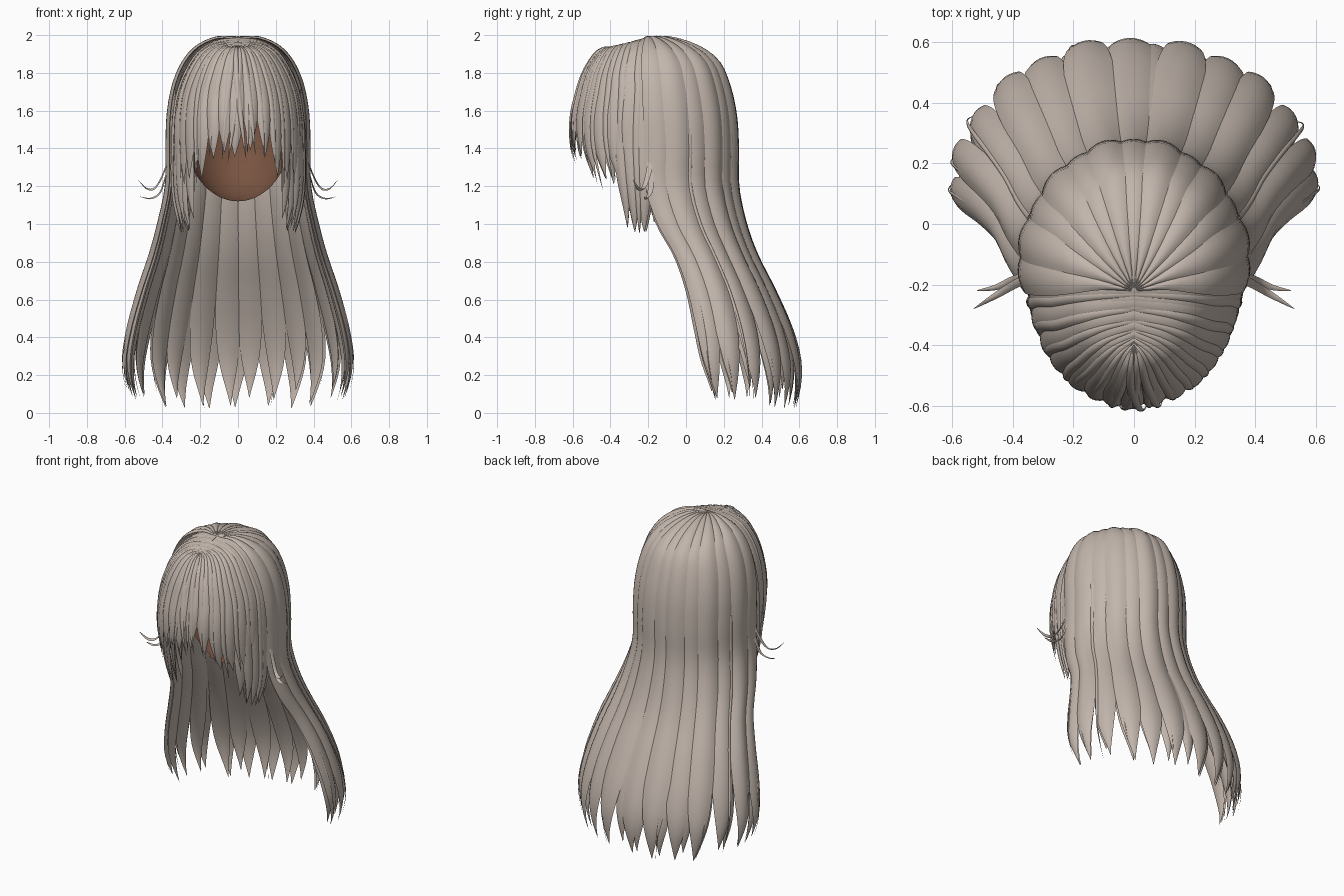
import bpy, bmesh, math, random
from mathutils import Vector

random.seed(4)
if "Cube" in bpy.data.objects:
    bpy.data.objects.remove(bpy.data.objects["Cube"])


def material(name, rgb):
    m = bpy.data.materials.new(name)
    m.use_nodes = True
    m.diffuse_color = (*rgb, 1)
    m.node_tree.nodes["Principled BSDF"].inputs["Base Color"].default_value = (*rgb, 1)
    return m


HAIR = material("ash_hair", (0.54, 0.465, 0.412))
SCALP = material("brown_scalp", (0.19, 0.088, 0.052))

# Horizontal hair contours from crown to tips: height, x radius, y centre, y radius
BACK = [(1.982, .01, -.22, .01), (1.985, .11, -.2, .11), (1.94, .215, -.19, .25),
        (1.86, .288, -.18, .35), (1.74, .34, -.17, .395), (1.58, .368, -.16, .42),
        (1.4, .373, -.15, .42), (1.2, .375, -.15, .42), (1.0, .415, -.09, .40),
        (.83, .46, 0, .37), (.65, .52, .065, .395), (.45, .575, .105, .445),
        (.28, .6, .125, .475), (.14, .585, .145, .46), (.0, .54, .16, .42)]
FRONT = [(1.985, 0, -.2, .2), (1.965, .12, -.2, .235), (1.91, .205, -.2, .28),
         (1.81, .27, -.2, .33), (1.69, .315, -.19, .375), (1.55, .335, -.19, .405),
         (1.4, .34, -.19, .405), (1.25, .34, -.19, .365), (1.1, .33, -.19, .32),
         (.95, .30, -.19, .29)]


def spline(rows, t):
    """Smooth interpolation through the rows, t from 0 to 1."""
    f = min(max(t, 0), 1) * (len(rows) - 1)
    i = min(int(f), len(rows) - 2)
    u = f - i
    a, b, c, d = (Vector(rows[min(max(i + k, 0), len(rows) - 1)]) for k in (-1, 0, 1, 2))
    return b + (c - a) * (u / 2) + (a * 2 - b * 5 + c * 4 - d) * (u * u / 2) \
        + (b * 3 - a - c * 3 + d) * (u ** 3 / 2)


def shell(rows, drop=0.0, scale=1.0):
    """Surface point by angle from the back (degrees) and distance from crown."""
    def point(angle, t):
        z, rx, cy, ry = spline(rows, t)
        a = math.radians(angle)
        lower = drop * max(0, -math.cos(a)) * max(0, 1 - 2 * t)
        return Vector((rx * scale * math.sin(a), cy + ry * scale * math.cos(a), z - lower))
    return point


def strand(bm, surf, mid, half, start=0.0, end=1.0, bulge=.025, lift=0.0,
           drift=0.0, taper=.6, steps=30, across=6):
    """Closed lens-shaped lock lying on a surface and narrowing to a point."""
    rings = []
    for i in range(steps + 1):
        s = i / steps
        t = start + (end - start) * s
        k = max(0, (s - taper) / (1 - taper))
        width = max(.015, 1 - k ** 1.9)
        centre = mid + drift * s * s
        d = half * .05
        te = min(max(t, .03), .99)
        n = (surf(centre + d, te) - surf(centre - d, te)).cross(
            surf(centre, te + .01) - surf(centre, te - .01)).normalized()
        h = bulge * (.3 + .7 * s) * width
        rise = lift * min(1, 4 * s)
        ring = []
        for j in range(across + 1):
            u = 2 * j / across - 1
            ring.append(surf(centre + u * half * width, t) + n * (rise + h * (1 - u * u)))
        for j in range(across - 1, 0, -1):
            u = 2 * j / across - 1
            ring.append(surf(centre + u * half * width, t) + n * (rise - .6 * h * (1 - u * u)))
        rings.append([bm.verts.new(p) for p in ring])
    count = len(rings[0])
    for a, b in zip(rings, rings[1:]):
        for j in range(count):
            q = (j + 1) % count
            bm.faces.new((a[j], a[q], b[q], b[j]))
    bm.faces.new(rings[0][::-1])
    bm.faces.new(rings[-1])


def finish(bm, name, mat):
    bmesh.ops.recalc_face_normals(bm, faces=bm.faces)
    me = bpy.data.meshes.new(name)
    bm.to_mesh(me)
    bm.free()
    me.materials.append(mat)
    ob = bpy.data.objects.new(name, me)
    bpy.context.collection.objects.link(ob)
    bpy.ops.object.select_all(action="DESELECT")
    ob.select_set(True)
    bpy.context.view_layer.objects.active = ob
    bpy.ops.object.shade_smooth_by_angle(angle=math.radians(50))


vary = random.uniform

# Long outer locks around the back and sides
bm = bmesh.new()
for i in range(13):
    a = -90 + 15 * i
    strand(bm, shell(BACK), a, 9.4, end=vary(.975, 1) - .04 * abs(a) / 90,
           lift=.008 * (i % 2) - .004, drift=vary(-2, 2), taper=.7, steps=40)
finish(bm, "long_outer_locks", HAIR)

# Shorter locks underneath, filling the gaps
bm = bmesh.new()
for i in range(14):
    a = -91 + 14 * i
    strand(bm, shell(BACK, scale=.955), a, 7.5, start=.3, end=vary(.93, .98),
           bulge=.03, drift=vary(-4, 4), taper=.62)
finish(bm, "long_inner_locks", HAIR)

# Thin loose hairs along the lengths
bm = bmesh.new()
for side in (-1, 1):
    for a in (22, 50, 66, 80, 92):
        strand(bm, shell(BACK, scale=1.02), side * a, 1.3, start=.4, end=vary(.92, .98),
               bulge=.008, drift=side * vary(-5, 3), taper=.3, across=4)
finish(bm, "loose_hairs", HAIR)

# Fringe: broad locks from the parting, with narrow ones over them
bm = bmesh.new()
for side in (-1, 1):
    for a, end in ((95, .7), (108, .78), (121, .8), (133, .8), (145, .77), (156, .71), (167, .68)):
        strand(bm, shell(FRONT, .055), side * a, 8.5, end=end + vary(-.015, .015),
               bulge=.022, drift=side * vary(-4, 2), taper=.66)
    for a, end in ((114, .8), (127, .79), (139, .81), (150, .75), (161, .72), (171, .7)):
        strand(bm, shell(FRONT, .055), side * a, 3.8, end=end + vary(-.02, .02),
               bulge=.015, lift=.008, drift=side * vary(-9, 2), taper=.45, across=4)

# Centre of the fringe, with thin locks crossing the parting
strand(bm, shell(FRONT, .055), 180, 9, end=.7, bulge=.022, drift=3, taper=.66)
for a, drift, lift in ((176, 13, .012), (184, -11, .016), (173, -8, .014), (187, 7, .012)):
    strand(bm, shell(FRONT, .055), a, 3.4, end=vary(.69, .73),
           bulge=.014, lift=lift, drift=drift, taper=.45, across=4)
finish(bm, "fringe", HAIR)

# Locks in front of the ears, with a second row set inward
bm = bmesh.new()
for side in (-1, 1):
    for a, half, end in ((84, 8, .95), (94, 8, .99), (104, 7, .99), (99, 4, 1), (112, 6, .97)):
        strand(bm, shell(FRONT, .055), side * a, half, end=end,
               bulge=.02, lift=vary(-.006, .006), drift=side * 2, taper=.78)
    for a, scale, end in ((92, .86, .99), (106, .88, .98), (116, .84, .94), (104, .74, .88)):
        strand(bm, shell(FRONT, scale=scale), side * a, 8, start=.45, end=end,
               bulge=.025, drift=side * 3, taper=.65)
finish(bm, "side_locks", HAIR)

# Small flicks turned outward at the sides
FLICKS = [[(.34, -.19, 1.48), (.375, -.19, 1.32), (.43, -.22, 1.2), (.48, -.25, 1.185), (.53, -.28, 1.235)],
          [(.34, -.18, 1.42), (.375, -.18, 1.28), (.41, -.19, 1.17), (.46, -.21, 1.135), (.52, -.22, 1.145)]]
bm = bmesh.new()
for side in (-1, 1):
    for path in FLICKS:
        def ribbon(u, t, path=path, side=side):
            p = spline(path, t)
            return Vector((side * p.x, p.y + u, p.z + u * .4))
        strand(bm, ribbon, 0, .016, bulge=.008, taper=.3, steps=18, across=4)
finish(bm, "side_flicks", HAIR)

# Scalp cap with an open face
bm = bmesh.new()
bmesh.ops.create_uvsphere(bm, u_segments=40, v_segments=28, radius=1)
for v in bm.verts:
    v.co = Vector((v.co.x * .29, v.co.y * .35 - .15, v.co.z * .395 + 1.515))
face = [f for f in bm.faces
        if f.calc_center_median().y < -.16 and f.calc_center_median().z < 1.6]
bmesh.ops.delete(bm, geom=face, context="FACES")
finish(bm, "scalp_cap", SCALP)
